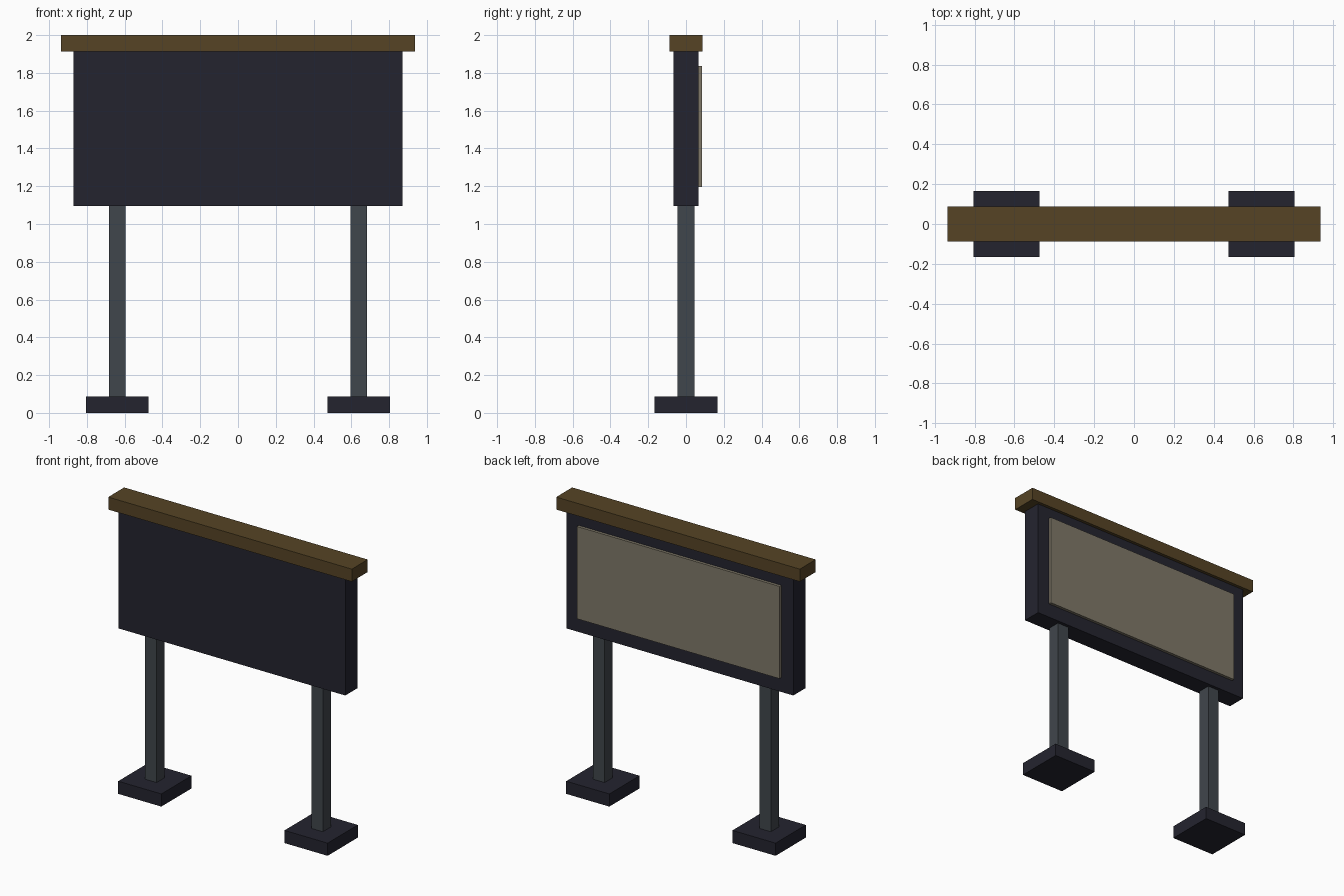
import bpy

if "Cube" in bpy.data.objects:
    bpy.data.objects.remove(bpy.data.objects["Cube"])


def material(name, rgb):
    m = bpy.data.materials.new(name)
    lin = [(c / 255 / 12.92) if c < 10 else ((c / 255 + 0.055) / 1.055) ** 2.4 for c in rgb]
    m.diffuse_color = (*lin, 1)
    m.use_nodes = True
    m.node_tree.nodes["Principled BSDF"].inputs["Base Color"].default_value = m.diffuse_color
    return m


DARK = material("dark navy", (36, 36, 47))
STEEL = material("grey steel", (64, 70, 76))
WOOD = material("brown wood", (86, 68, 37))
CREAM = material("dull cream", (128, 121, 105))


def box(name, lo, hi, mat):
    bpy.ops.mesh.primitive_cube_add(size=1, location=[(a + b) / 2 for a, b in zip(lo, hi)])
    ob = bpy.context.object
    ob.name = name
    ob.scale = [b - a for a, b in zip(lo, hi)]
    bpy.ops.object.transform_apply(location=False, rotation=False, scale=True)
    ob.data.materials.append(mat)
    return ob


# Sign cabinet, display panel on the back side, and roof cap
box("board", (-0.872, -0.066, 1.095), (0.872, 0.066, 1.915), DARK)
box("display_panel", (-0.78, 0.06, 1.195), (0.78, 0.086, 1.837), CREAM)
box("roof_cap", (-0.9375, -0.0875, 1.913), (0.9375, 0.0875, 2.0), WOOD)

# Two posts on square feet
for side, s in (("left", -1), ("right", 1)):
    x = 0.64 * s
    box(side + "_post", (x - 0.044, -0.044, 0.002), (x + 0.044, 0.044, 1.1), STEEL)
    box(side + "_foot", (x - 0.166, -0.166, 0), (x + 0.166, 0.166, 0.088), DARK)
